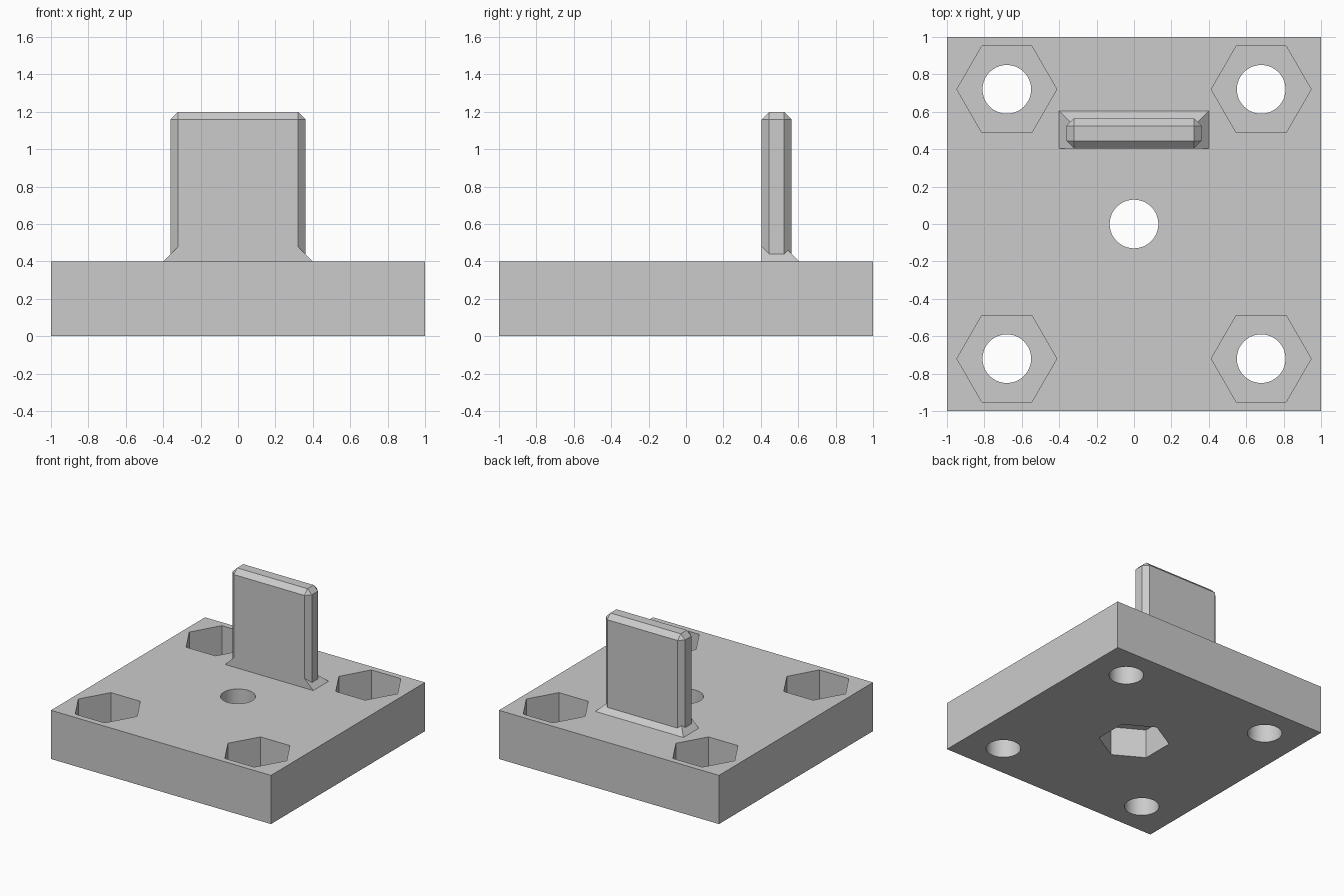
import bpy
import bmesh
import math

cube = bpy.data.objects.get("Cube")
if cube:
    bpy.data.objects.remove(cube, do_unlink=True)

grey = bpy.data.materials.new("light_grey")
grey.use_nodes = True
grey.diffuse_color = (0.6, 0.6, 0.6, 1)
grey.node_tree.nodes["Principled BSDF"].inputs["Base Color"].default_value = (0.6, 0.6, 0.6, 1)

THICK = 0.4       # plate thickness
POCKET = 0.24     # nut pocket depth
CHAMFER = 0.04
FRONT = 0.405     # front face of the tab


def finish(name, bm):
    bmesh.ops.recalc_face_normals(bm, faces=bm.faces)
    mesh = bpy.data.meshes.new(name)
    bm.to_mesh(mesh)
    bm.free()
    mesh.materials.append(grey)
    obj = bpy.data.objects.new(name, mesh)
    bpy.context.collection.objects.link(obj)
    return obj


def box_mesh(x0, x1, y0, y1, z0, z1):
    bm = bmesh.new()
    bmesh.ops.create_cube(bm, size=1)
    for v in bm.verts:
        v.co = (x1 if v.co.x > 0 else x0,
                y1 if v.co.y > 0 else y0,
                z1 if v.co.z > 0 else z0)
    return bm


def prism(name, x, y, z0, z1, radius, sides, turn=0.0):
    """Upright regular prism used as a cutter."""
    bm = bmesh.new()
    ring = [bm.verts.new((x + radius * math.cos(turn + math.tau * i / sides),
                          y + radius * math.sin(turn + math.tau * i / sides), z0))
            for i in range(sides)]
    base = bm.faces.new(ring)
    top = bmesh.ops.extrude_face_region(bm, geom=[base])["geom"]
    for v in top:
        if isinstance(v, bmesh.types.BMVert):
            v.co.z = z1
    return finish(name, bm)


def combine(target, other, operation):
    """Apply a boolean and discard the second body."""
    mod = target.modifiers.new("combine", "BOOLEAN")
    mod.operation = operation
    mod.solver = "EXACT"
    mod.object = other
    bpy.context.view_layer.objects.active = target
    bpy.ops.object.modifier_apply(modifier=mod.name)
    bpy.data.objects.remove(other, do_unlink=True)


# Square plate
plate = finish("mounting_plate", box_mesh(-1, 1, -1, 1, 0, THICK))

# Corner bolt holes with nut pockets open at the top
for sx in (-1, 1):
    for sy in (-1, 1):
        x, y = sx * 0.68, sy * 0.72
        combine(plate, prism("nut_cutter", x, y, THICK - POCKET, 0.6, 0.267, 6), "DIFFERENCE")
        combine(plate, prism("hole_cutter", x, y, -0.2, 0.6, 0.13, 64), "DIFFERENCE")

# Centre bolt hole with its nut pocket open underneath
combine(plate, prism("nut_cutter", 0, 0, -0.2, POCKET, 0.267, 6, math.pi / 2), "DIFFERENCE")
combine(plate, prism("hole_cutter", 0, 0, -0.1, 0.6, 0.13, 64), "DIFFERENCE")

# Upright tab, chamfered on every edge except those of its foot
bm = box_mesh(-0.36, 0.36, FRONT, FRONT + 0.16, THICK, 1.2)
edges = [e for e in bm.edges if max(v.co.z for v in e.verts) > 1]
bmesh.ops.bevel(bm, geom=edges, offset=CHAMFER, segments=1, affect="EDGES")
tab = finish("upright_tab", bm)

# Sloped foot flaring to the sides and back, flush at the front
bm = box_mesh(-0.4, 0.4, FRONT, FRONT + 0.2, THICK, THICK + 2 * CHAMFER)
for v in bm.verts:
    if v.co.z > THICK + CHAMFER:
        v.co.x -= math.copysign(2 * CHAMFER, v.co.x)
        if v.co.y > FRONT + CHAMFER:
            v.co.y -= 2 * CHAMFER
combine(tab, finish("tab_foot", bm), "UNION")
combine(plate, tab, "UNION")
plate.name = "plate_with_tab"

# Smooth hole walls, crisp everywhere else
bpy.ops.object.select_all(action="DESELECT")
plate.select_set(True)
bpy.context.view_layer.objects.active = plate
bpy.ops.object.shade_smooth_by_angle(angle=math.radians(25))
